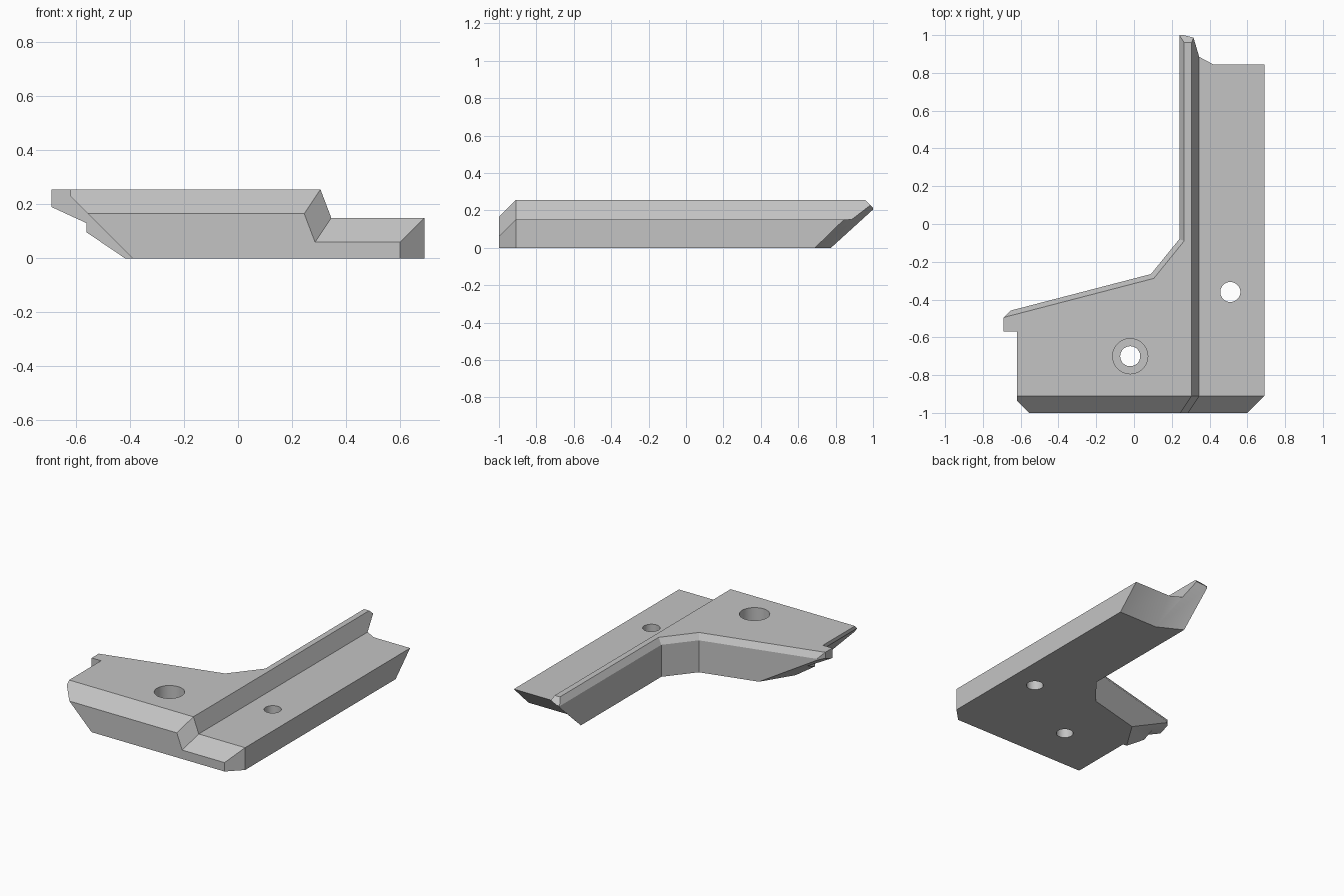
import bpy
import bmesh
from mathutils import Vector

if "Cube" in bpy.data.objects:
    bpy.data.objects.remove(bpy.data.objects["Cube"], do_unlink=True)

grey = bpy.data.materials.new("mid_grey")
grey.use_nodes = True
colour = (0.55, 0.55, 0.55, 1)
grey.diffuse_color = colour
grey.node_tree.nodes["Principled BSDF"].inputs["Base Color"].default_value = colour


def convex(name, low, high, planes=()):
    """Box trimmed by planes; each plane is (point, outward normal)."""
    low, high = Vector(low), Vector(high)
    bm = bmesh.new()
    bmesh.ops.create_cube(bm, size=1)
    for v in bm.verts:
        v.co = (low + high) / 2 + v.co * (high - low)
    for point, normal in planes:
        bmesh.ops.bisect_plane(bm, geom=bm.verts[:] + bm.edges[:] + bm.faces[:],
                               plane_co=point, plane_no=normal, clear_outer=True)
        rim = [e for e in bm.edges if e.is_boundary]
        if rim:
            bmesh.ops.holes_fill(bm, edges=rim)
    bmesh.ops.recalc_face_normals(bm, faces=bm.faces[:])
    mesh = bpy.data.meshes.new(name)
    bm.to_mesh(mesh)
    bm.free()
    obj = bpy.data.objects.new(name, mesh)
    bpy.context.collection.objects.link(obj)
    return obj


def cut(cutter):
    mod = body.modifiers.new(cutter.name, "BOOLEAN")
    mod.operation = "DIFFERENCE"
    mod.solver = "EXACT"
    mod.object = cutter
    bpy.context.view_layer.objects.active = body
    bpy.ops.object.modifier_apply(modifier=mod.name)
    bpy.data.objects.remove(cutter, do_unlink=True)


def drill(x, y, radius, floor):
    bpy.ops.mesh.primitive_cylinder_add(vertices=48, radius=radius, depth=1,
                                        location=(x, y, floor + 0.5))
    cut(bpy.context.object)


TOP = 0.255
body = convex("bracket_body", (-0.69, -1, 0), (0.69, 1, TOP))
body.data.materials.append(grey)

# Inner corner of the L, then the bevel along its upper rim
corner = [Vector(p) for p in ((-0.66, -0.46, 0), (0.09, -0.265, 0),
                              (0.24, -0.08, 0), (0.24, 1, 0))]
walls, rim = [], []
for a, b in zip(corner, corner[1:]):
    d = (b - a).normalized()
    out = Vector((d.y, -d.x, 0))
    walls.append((a, out))
    rim.append((a + Vector((0, 0, 0.215)), out - Vector((0, 0, 0.65))))
cut(convex("inner_corner", (-2, -1, -1), (1, 2, 1), walls))
cut(convex("rim_bevel", (-2, -1, 0.2), (1, 2, 1), rim))

# Lower shelf, with its step slanting along the front chamfer
step_top, step_low = Vector((0.305, -0.91, TOP)), Vector((0.345, -0.91, 0.15))
front_low = Vector((0.285, -1, 0.06))
cut(convex("shelf", (0, -2, 0.15), (1, 2, 1), [(step_low, (-0.105, 0, -0.04))]))
slant = (step_top - step_low).cross(front_low - step_low)
if slant.x > 0:
    slant.negate()
cut(convex("shelf_front", (0, -2, -1), (1, 0, 1),
           [(step_low, slant), (step_low, (0, 1, -1))]))

# Front chamfer and right front corner
cut(convex("front_chamfer", (-2, -2, -1), (2, 0, 1), [(step_top, (0, 1, -1))]))
cut(convex("front_corner", (0, -2, -1), (2, 0, 1), [((0.69, -0.91, 0), (-1, 1, 0))]))

# Undercut far end of the long arm and its bevelled tip
cut(convex("arm_end", (0, 0.3, -0.5), (1, 2, 1),
           [((0.5, 0.69, 0), (0, -1, 1.03)),
            ((0.42, 0.845, 0.15), (-0.53, -1, 1.1))]))
cut(convex("arm_tip", (0, 0.3, -0.5), (1, 2, 1), [((0, 1, 0.215), (0, -1, -1))]))

# Short arm: side wall, undercut slope, and hooked nose
cut(convex("side_wall", (-2, -2, -1), (-0.62, -0.57, 1)))
cut(convex("side_slope", (-2, -2, -0.5), (0, -0.57, 1), [((-0.39, 0, 0), (1, 0, 1))]))
cut(convex("nose_slope", (-2, -2, -0.5), (0, 0, 1),
           [((-0.29, -0.365, 0), (0.85, -0.53, 1.26))]))
cut(convex("nose_underside", (-2, -0.58, -0.5), (-0.56, 0, 1),
           [((-0.56, 0, 0.13), (0.46, 0, 1))]))
cut(convex("nose_corner", (-2, -2, -0.5), (0, 0, 1),
           [((-0.69, -0.495, 0), (1, -1, 0))]))

# Plain hole in the shelf, counterbored hole in the raised plate
drill(0.51, -0.36, 0.053, -0.2)
drill(-0.02, -0.7, 0.053, -0.2)
drill(-0.02, -0.7, 0.093, 0.1)

bpy.ops.object.select_all(action="DESELECT")
body.select_set(True)
bpy.context.view_layer.objects.active = body
bpy.ops.object.shade_smooth_by_angle(angle=0.4)
